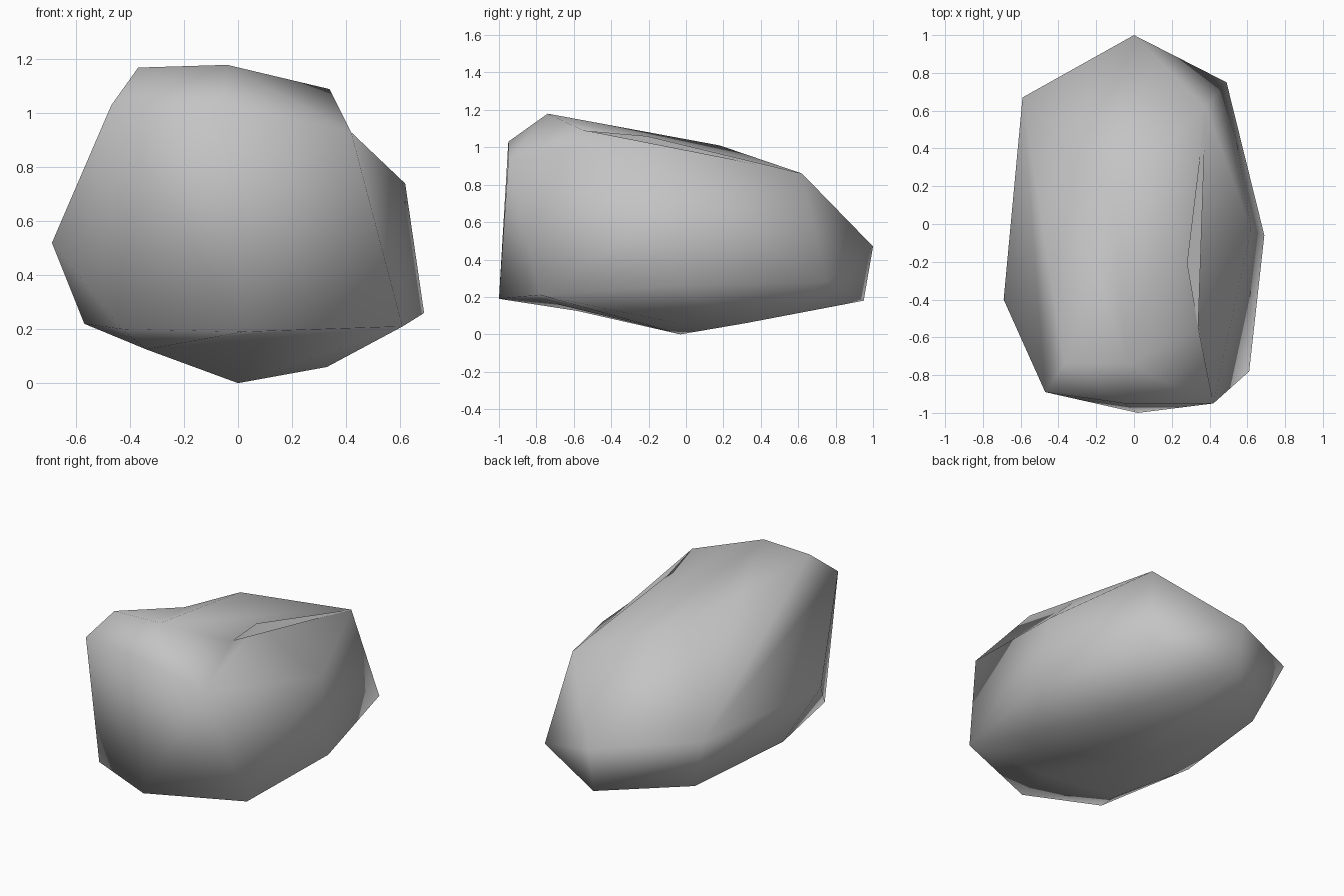
import bpy
import bmesh
import math
from mathutils import Vector

# Remove the default object
default_cube = bpy.data.objects.get("Cube")
if default_cube is not None:
    bpy.data.objects.remove(default_cube, do_unlink=True)


def make_material(name, colour):
    """Plain flat material shown both in the viewport and in a render."""
    material = bpy.data.materials.new(name)
    material.use_nodes = True
    material.diffuse_color = colour
    shader = material.node_tree.nodes.get("Principled BSDF")
    shader.inputs["Base Color"].default_value = colour
    shader.inputs["Roughness"].default_value = 0.8
    return material


# Corner points of the boulder, grouped by region
underside = [(0, -.03, 0), (.33, .32, .06), (.33, -.05, .06), (-.34, -.58, .125)]
lower_rim = [(.02, -1, .19), (.61, -.78, .21), (.69, -.06, .26), (.49, .75, .28),
             (0, .95, .18), (-.45, .55, .18), (-.57, -.18, .22), (-.43, -.81, .2)]
waist = [(-.69, -.4, .52), (-.59, .67, .55), (0, 1, .47), (.62, -.03, .74)]
upper_rim = [(-.47, -.89, 1.03), (-.05, -.95, 1.03), (.42, -.95, .93),
             (.38, .62, .86)]
crown = [(-.37, -.74, 1.17), (-.04, -.74, 1.18), (.34, -.55, 1.09), (-.11, .18, 1.01)]


def press_edge(bm, start, end, target):
    """Split the edge running from start to end and press its middle to target."""
    middle = (Vector(start) + Vector(end)) / 2

    def distance(edge):
        return ((edge.verts[0].co + edge.verts[1].co) / 2 - middle).length

    edge = min(bm.edges, key=distance)
    ends = list(edge.verts)
    opposite = [v for f in edge.link_faces for v in f.verts if v not in ends]
    pressed = bmesh.utils.edge_split(edge, ends[0], .5)[1]
    for vert in opposite:
        bmesh.ops.connect_verts(bm, verts=[pressed, vert])
    pressed.co = target


def build_boulder(name, corners, material):
    """Wrap the corners in a tight faceted skin and press in the hollows."""
    bm = bmesh.new()
    for corner in corners:
        bm.verts.new(corner)
    hull = bmesh.ops.convex_hull(bm, input=bm.verts)
    loose = [g for g in hull["geom_interior"] if isinstance(g, bmesh.types.BMVert)]
    bmesh.ops.delete(bm, geom=loose, context="VERTS")
    bmesh.ops.triangulate(bm, faces=bm.faces)

    # Hollow shoulder below the crown, slight saddle beside it, recessed underside
    press_edge(bm, crown[2], waist[3], (.28, -.21, 1.06))
    press_edge(bm, crown[0], crown[3], (-.21, -.25, 1.05))
    press_edge(bm, lower_rim[0], underside[0], (.1, -.7, .165))

    bmesh.ops.recalc_face_normals(bm, faces=bm.faces)
    mesh = bpy.data.meshes.new(name)
    bm.to_mesh(mesh)
    bm.free()
    mesh.materials.append(material)
    boulder = bpy.data.objects.new(name, mesh)
    bpy.context.collection.objects.link(boulder)
    return boulder


# Single grey stone
stone_grey = make_material("stone grey", (.55, .55, .55, 1))
boulder = build_boulder("boulder", underside + lower_rim + waist + upper_rim + crown,
                        stone_grey)

# Soft shading across the faces, crisp at the hard breaks
bpy.ops.object.select_all(action="DESELECT")
boulder.select_set(True)
bpy.context.view_layer.objects.active = boulder
bpy.ops.object.shade_smooth_by_angle(angle=math.radians(72))
